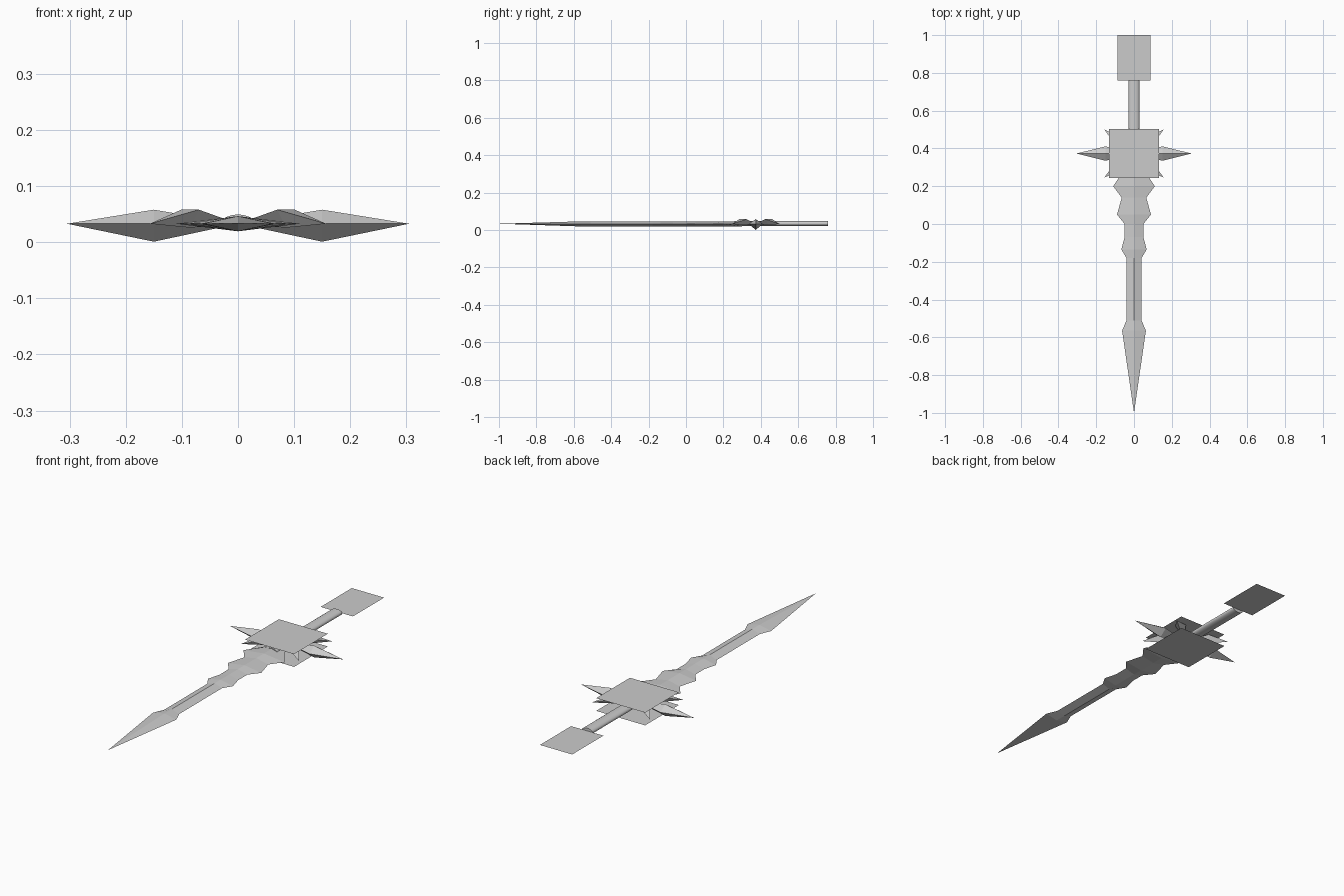
import bpy, bmesh, math
from mathutils import Matrix, Vector

cube = bpy.data.objects.get("Cube")
if cube:
    bpy.data.objects.remove(cube, do_unlink=True)

GREY = (0.6, 0.6, 0.6, 1.0)
grey = bpy.data.materials.new("plain grey")
grey.use_nodes = True
grey.diffuse_color = GREY
grey.node_tree.nodes["Principled BSDF"].inputs["Base Color"].default_value = GREY

MID = 0.033      # height of the sword's middle plane
GUARD_Y = 0.373  # centre of the guard


def finish(name, bm, normals=True):
    """Turn a bmesh into a named grey object."""
    if normals:
        bmesh.ops.recalc_face_normals(bm, faces=bm.faces)
    mesh = bpy.data.meshes.new(name)
    bm.to_mesh(mesh)
    bm.free()
    mesh.materials.append(grey)
    ob = bpy.data.objects.new(name, mesh)
    bpy.context.collection.objects.link(ob)
    return ob


def plate(name, half, y0, y1, z, up=True):
    """Thin flat sheet."""
    bm = bmesh.new()
    pts = [(-half, y0), (half, y0), (half, y1), (-half, y1)]
    face = bm.faces.new([bm.verts.new((x, y, z)) for x, y in pts])
    if not up:
        face.normal_flip()
    return finish(name, bm, normals=False)


def spike(name, angle, inner, tip, mid, ring):
    """Double-ended spike pointing out from the guard centre; ring = (across, height)."""
    bm = bmesh.new()
    a = bm.verts.new((inner, 0, 0))
    b = bm.verts.new((tip, 0, 0))
    loop = [bm.verts.new((mid, u, v)) for u, v in ring]
    for i, v in enumerate(loop):
        w = loop[(i + 1) % len(loop)]
        bm.faces.new((a, v, w))
        bm.faces.new((b, w, v))
    bm.transform(Matrix.Translation((0, GUARD_Y, MID)) @ Matrix.Rotation(angle, 4, 'Z'))
    return finish(name, bm)


# Blade: diamond section swept along a notched outline (y, half width, half thickness)
outline = [(0.30, 0.045, 0.0135), (0.20, 0.11, 0.0135), (0.14, 0.065, 0.0135),
           (0.05, 0.09, 0.0135), (0.0, 0.05, 0.0135), (-0.07, 0.05, 0.0135),
           (-0.135, 0.067, 0.0135), (-0.18, 0.04, 0.0135), (-0.51, 0.04, 0.0135),
           (-0.565, 0.063, 0.0135)]
bm = bmesh.new()
rings = [[bm.verts.new(p) for p in ((w, y, MID), (0, y, MID + t), (-w, y, MID), (0, y, MID - t))]
         for y, w, t in outline]
for r, s in zip(rings, rings[1:]):
    for i in range(4):
        j = (i + 1) % 4
        bm.faces.new((r[i], r[j], s[j], s[i]))
tip = bm.verts.new((0, -1, MID + 0.001))
for i in range(4):
    bm.faces.new((rings[-1][i], rings[-1][(i + 1) % 4], tip))
bm.faces.new(rings[0])
finish("blade", bm)

# Handle: flattened round bar
bm = bmesh.new()
bmesh.ops.create_cone(bm, cap_ends=True, segments=16, radius1=1, radius2=1, depth=0.5)
bm.transform(Matrix.Translation((0, 0.51, 0.035)) @ Matrix.Diagonal((0.029, 1, 0.0145, 1))
             @ Matrix.Rotation(math.pi / 2, 4, 'X'))
handle = finish("handle", bm)
bpy.context.view_layer.objects.active = handle
handle.select_set(True)
bpy.ops.object.shade_smooth_by_angle(angle=math.radians(50))

# Flat plates of the guard and pommel
plate("guard_top_plate", 0.132, 0.243, 0.503, 0.062)
plate("guard_bottom_plate", 0.132, 0.243, 0.503, 0.0, up=False)
plate("pommel_plate", 0.087, 0.76, 1.0, 0.036)

# Side spikes
for side, angle in (("left", 0), ("right", math.pi)):
    spike(f"{side}_side_spike", angle, 0, 0.305, 0.15,
          [(0.038, 0), (0, 0.025), (-0.038, 0), (0, -0.032)])

# Corner spikes: flat on top, ridged below
for front, sy in (("front", -1), ("back", 1)):
    for side, sx in (("left", 1), ("right", -1)):
        spike(f"{front}_{side}_corner_spike", math.atan2(0.127 * sy, 0.157 * sx), 0, 0.202, 0.11,
              [(0.025, 0.025), (-0.025, 0.025), (0, -0.007)])
